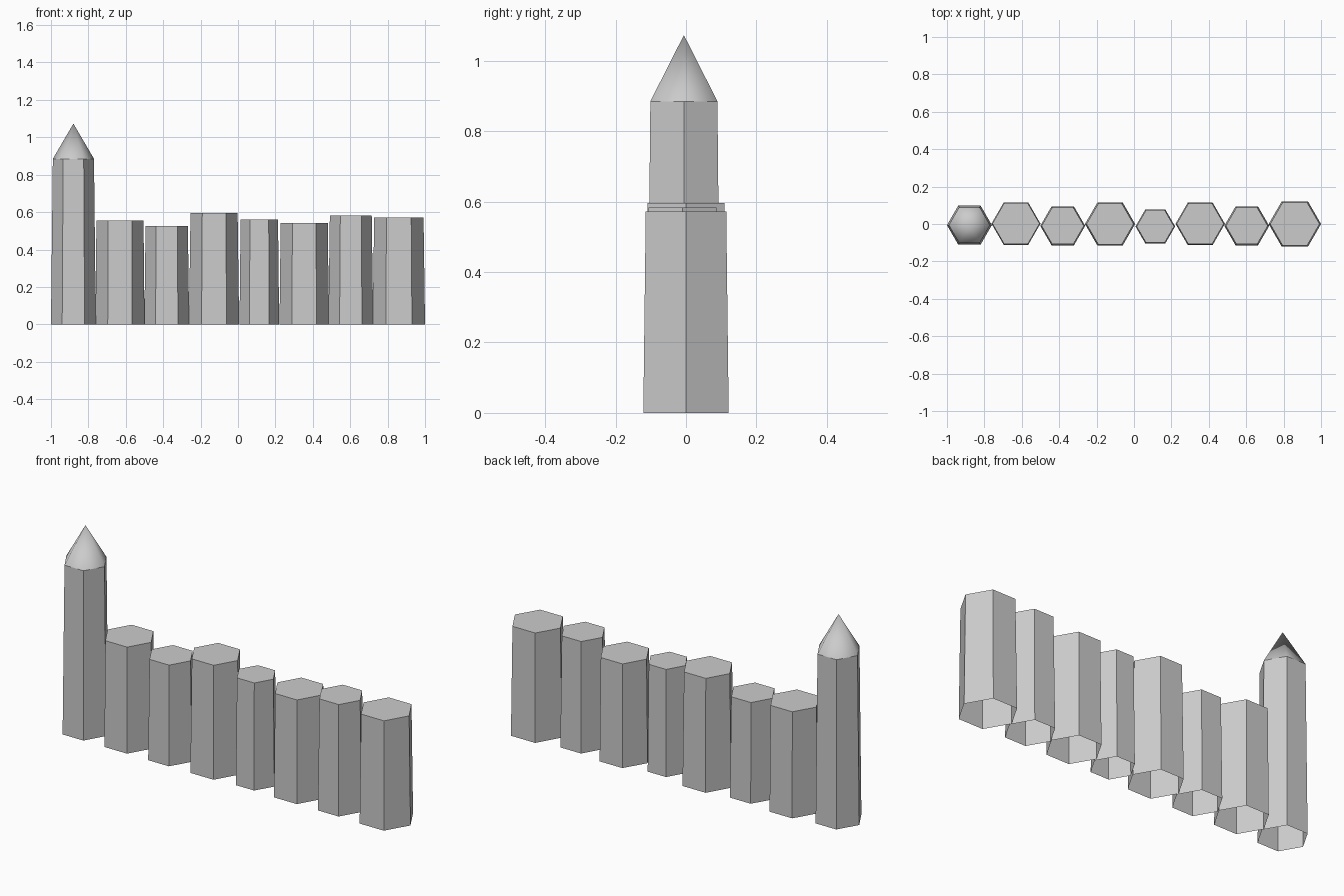
import bpy
import bmesh
from math import cos, sin, pi

cube = bpy.data.objects.get("Cube")
if cube:
    bpy.data.objects.remove(cube, do_unlink=True)

# Single stone colour
stone = bpy.data.materials.new("stone grey")
stone.use_nodes = True
GREY = (0.6, 0.6, 0.6, 1)
stone.diffuse_color = GREY
stone.node_tree.nodes["Principled BSDF"].inputs["Base Color"].default_value = GREY


def hex_ring(bm, x, y, z, radius):
    return [bm.verts.new((x + radius * cos(i * pi / 3),
                          y + radius * sin(i * pi / 3), z)) for i in range(6)]


def finish(bm, name):
    mesh = bpy.data.meshes.new(name)
    bm.to_mesh(mesh)
    bm.free()
    mesh.materials.append(stone)
    obj = bpy.data.objects.new(name, mesh)
    bpy.context.collection.objects.link(obj)
    return obj


def column(name, x, y, base_radius, top_radius, height):
    """Tapered six-sided post, closed on top and open underneath."""
    bm = bmesh.new()
    low = hex_ring(bm, x, y, 0, base_radius)
    high = hex_ring(bm, x, y, height, top_radius)
    for i in range(6):
        j = (i + 1) % 6
        bm.faces.new((low[i], low[j], high[j], high[i]))
    bm.faces.new(high)
    return finish(bm, name)


def spire(name, x, y, z, radius, tip_z):
    """Six-sided point with smooth shading, open underneath."""
    bm = bmesh.new()
    ring = hex_ring(bm, x, y, z, radius)
    tip = bm.verts.new((x, y, tip_z))
    for i in range(6):
        bm.faces.new((ring[i], ring[(i + 1) % 6], tip)).smooth = True
    return finish(bm, name)


# Tall end post with its pointed roof
column("tower_post", -0.88, -0.006, 0.12, 0.11, 0.885)
spire("tower_spire", -0.88, -0.006, 0.885, 0.11, 1.073)

# Row of shorter wall posts: x, y, base radius, top radius, height
WALL = [
    (-0.631, 0.002, 0.131, 0.126, 0.556),
    (-0.381, -0.01, 0.12, 0.113, 0.527),
    (-0.128, 0, 0.134, 0.126, 0.596),
    (0.114, -0.013, 0.106, 0.1, 0.561),
    (0.354, 0.001, 0.132, 0.126, 0.543),
    (0.603, -0.01, 0.12, 0.112, 0.583),
    (0.86, 0, 0.14, 0.132, 0.572),
]
for n, spec in enumerate(WALL, 1):
    column(f"wall_post_{n}", *spec)
